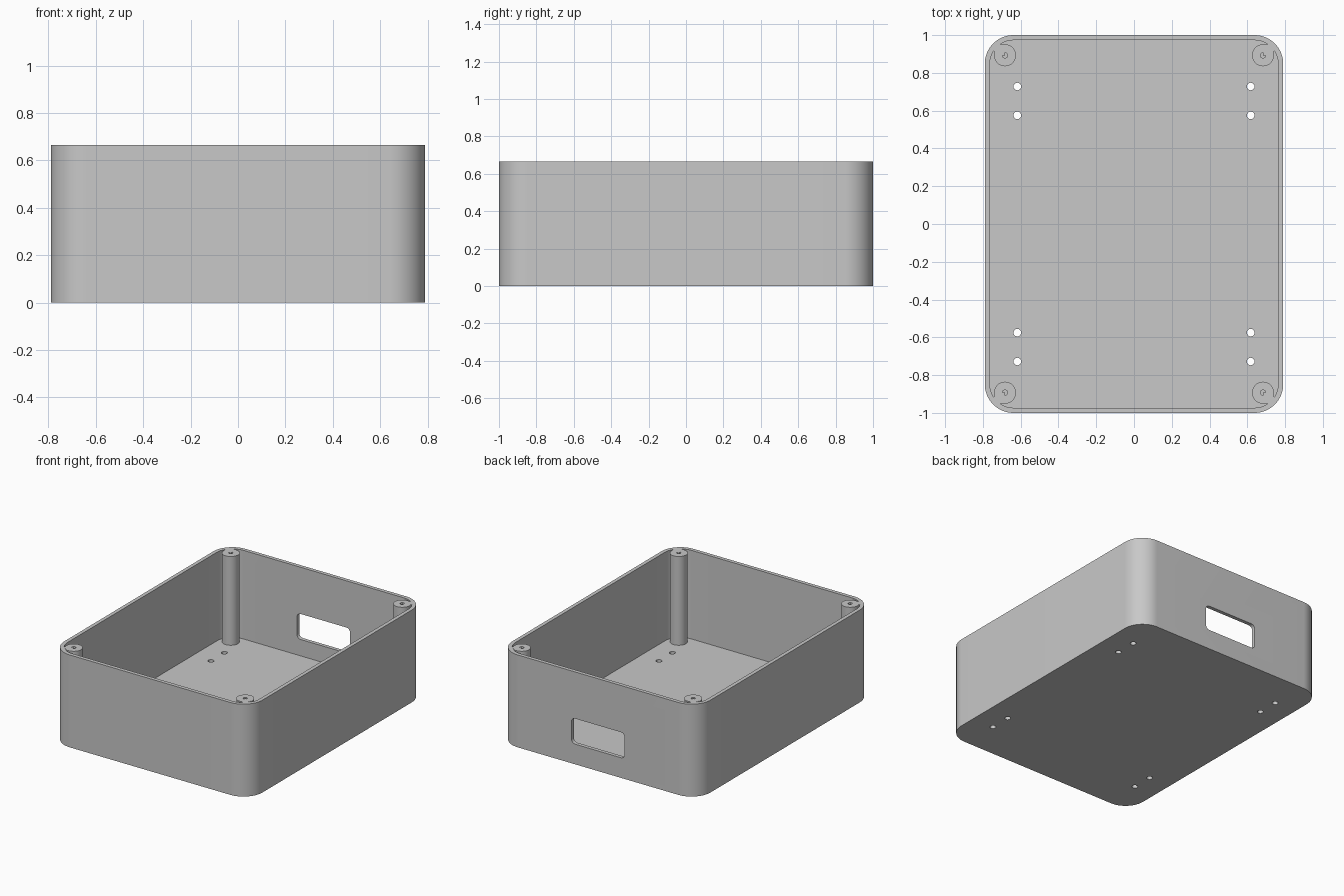
import bpy, bmesh, math
from mathutils import Matrix

if "Cube" in bpy.data.objects:
    bpy.data.objects.remove(bpy.data.objects["Cube"])

W, D, H = 0.79, 1.0, 0.665        # half width, half depth, height
T = 0.027                         # wall and floor thickness
R = 0.152                         # outer corner radius
PX, PY, PR = 0.683, 0.893, 0.058  # screw post centre and radius

grey = bpy.data.materials.new("grey plastic")
grey.diffuse_color = (0.58, 0.58, 0.58, 1)
grey.use_nodes = True
grey.node_tree.nodes["Principled BSDF"].inputs["Base Color"].default_value = grey.diffuse_color


def prism(name, pts, z0, z1):
    """Extrude a counter-clockwise outline from z0 to z1."""
    bm = bmesh.new()
    low = [bm.verts.new((x, y, z0)) for x, y in pts]
    high = [bm.verts.new((x, y, z1)) for x, y in pts]
    bm.faces.new(low[::-1])
    bm.faces.new(high)
    n = len(pts)
    for i in range(n):
        j = (i + 1) % n
        bm.faces.new((low[i], low[j], high[j], high[i]))
    mesh = bpy.data.meshes.new(name)
    bm.to_mesh(mesh)
    bm.free()
    ob = bpy.data.objects.new(name, mesh)
    bpy.context.collection.objects.link(ob)
    mesh.materials.append(grey)
    return ob


def arc(cx, cy, r, a0, a1, n):
    return [(cx + r * math.cos(a0 + (a1 - a0) * i / n),
             cy + r * math.sin(a0 + (a1 - a0) * i / n)) for i in range(n + 1)]


def circle(cx, cy, r, n):
    return arc(cx, cy, r, 0, math.tau, n)[:-1]


def four_corners(corner):
    """Repeat the +x +y corner around the outline, keeping its direction."""
    back = corner[::-1]
    return (corner + [(-x, y) for x, y in back]
            + [(-x, -y) for x, y in corner] + [(x, -y) for x, y in back])


def cut(target, cutters):
    bpy.context.view_layer.objects.active = target
    for c in cutters:
        c.hide_render = True
        m = target.modifiers.new("cut", 'BOOLEAN')
        m.operation, m.solver, m.object = 'DIFFERENCE', 'EXACT', c
        bpy.ops.object.modifier_apply(modifier=m.name)
    for c in cutters:
        bpy.data.objects.remove(c)


def smooth(ob):
    bpy.ops.object.select_all(action='DESELECT')
    ob.select_set(True)
    bpy.context.view_layer.objects.active = ob
    bpy.ops.object.shade_smooth_by_angle(angle=math.radians(30))


# Outer body
box = prism("box_shell", four_corners(arc(W - R, D - R, R, 0, math.pi / 2, 20)), 0, H)

# Cavity with a square web left in each corner to hold the post
cx, cy, r = W - R, D - R, R - T
a = math.acos((PX + PR - cx) / r)
b = math.asin((PY + PR - cy) / r)
corner = (arc(cx, cy, r, 0, a, 8)
          + [(PX + PR, PY), (PX, PY), (PX, PY + PR)]
          + arc(cx, cy, r, b, math.pi / 2, 8))
cutters = [prism("cavity_cutter", four_corners(corner), T, H + 0.1)]

# Mounting holes through the floor
for x in (-0.618, 0.618):
    for y in (-0.728, -0.575, 0.575, 0.728):
        cutters.append(prism("hole_cutter", circle(x, y, 0.02, 24), -0.1, T + 0.05))

# Rounded opening in the back wall
w, h, rr = 0.212, 0.092, 0.03
slot = prism("opening_cutter", four_corners(arc(w - rr, h - rr, rr, 0, math.pi / 2, 8)), -0.1, 0.1)
slot.data.transform(Matrix.Translation((0, D, 0.237)) @ Matrix.Rotation(math.pi / 2, 4, 'X'))
cutters.append(slot)
cut(box, cutters)
smooth(box)

# Corner screw posts with pilot holes
for side, sx in (("left", -1), ("right", 1)):
    for end, sy in (("front", -1), ("back", 1)):
        x, y = sx * PX, sy * PY
        post = prism(f"screw_post_{end}_{side}", circle(x, y, PR, 48), T - 0.005, H + 0.001)
        cut(post, [prism("pilot_cutter", circle(x, y, 0.0145, 24), 0.3, H + 0.1)])
        smooth(post)
